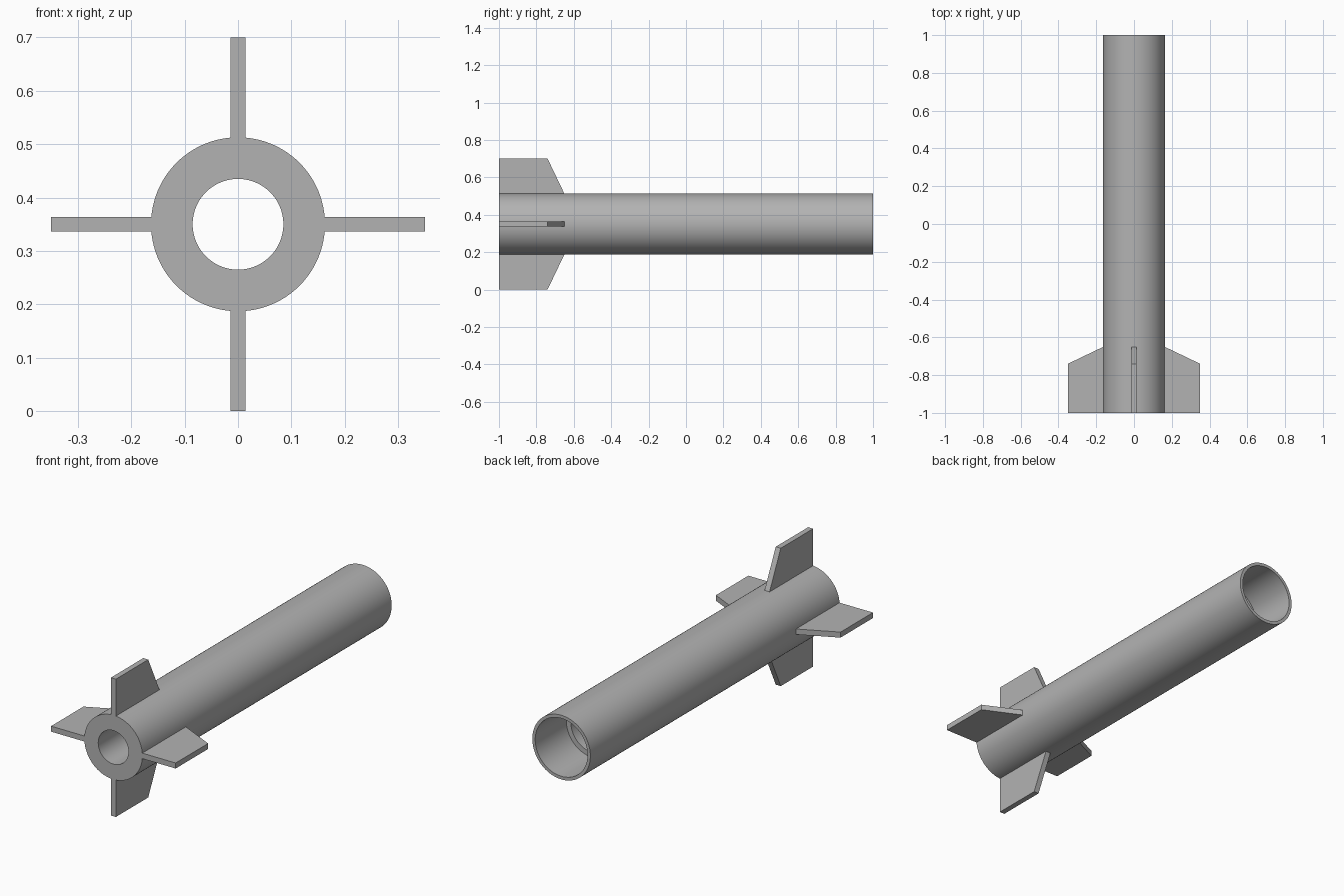
import bpy
import bmesh
import math
from mathutils import Matrix, Vector

cube = bpy.data.objects.get("Cube")
if cube:
    bpy.data.objects.remove(cube)

AXIS_Z = 0.35
SEGMENTS = 96

grey = bpy.data.materials.new("plain_grey")
grey.use_nodes = True
grey.diffuse_color = (0.45, 0.45, 0.45, 1)
grey.node_tree.nodes["Principled BSDF"].inputs["Base Color"].default_value = (0.45, 0.45, 0.45, 1)


def finish(bm, name):
    """Turn a bmesh into a grey object centred on the tube axis."""
    bmesh.ops.recalc_face_normals(bm, faces=bm.faces)
    mesh = bpy.data.meshes.new(name)
    bm.to_mesh(mesh)
    bm.free()
    mesh.materials.append(grey)
    obj = bpy.data.objects.new(name, mesh)
    obj.location.z = AXIS_Z
    bpy.context.collection.objects.link(obj)
    return obj


# Body tube: a closed (radius, y) profile turned around the y axis
profile = [
    (0.163, -1.0), (0.163, 1.0),      # outer wall
    (0.147, 1.0), (0.147, 0.75),      # wide mouth and its shoulder
    (0.122, 0.75), (0.122, -0.65),    # inner bore
    (0.085, -0.65), (0.085, -1.0),    # narrow tail bore
]
bm = bmesh.new()
rings = []
for i in range(SEGMENTS):
    turn = Matrix.Rotation(math.tau * i / SEGMENTS, 3, 'Y')
    rings.append([bm.verts.new(turn @ Vector((r, y, 0))) for r, y in profile])
for i, ring in enumerate(rings):
    after = rings[(i + 1) % SEGMENTS]
    for j in range(len(profile)):
        k = (j + 1) % len(profile)
        bm.faces.new((ring[j], ring[k], after[k], after[j]))
tube = finish(bm, "body_tube")
bpy.ops.object.select_all(action='DESELECT')
tube.select_set(True)
bpy.context.view_layer.objects.active = tube
bpy.ops.object.shade_smooth_by_angle(angle=math.radians(30))

# Four swept fins, rooted just inside the tube wall
ROOT, SURFACE, TIP, HALF = 0.15, 0.162, 0.35, 0.014
outline = [(ROOT, -1.0), (TIP, -1.0), (TIP, -0.74), (SURFACE, -0.65), (ROOT, -0.65)]
for i, side in enumerate(("left", "bottom", "right", "top")):
    bm = bmesh.new()
    base = bm.faces.new([bm.verts.new((r, y, -HALF)) for r, y in outline])
    solid = bmesh.ops.extrude_face_region(bm, geom=[base])
    moved = [v for v in solid["geom"] if isinstance(v, bmesh.types.BMVert)]
    bmesh.ops.translate(bm, verts=moved, vec=(0, 0, 2 * HALF))
    bmesh.ops.rotate(bm, verts=bm.verts, matrix=Matrix.Rotation(math.pi / 2 * i, 3, 'Y'))
    finish(bm, side + "_fin")
